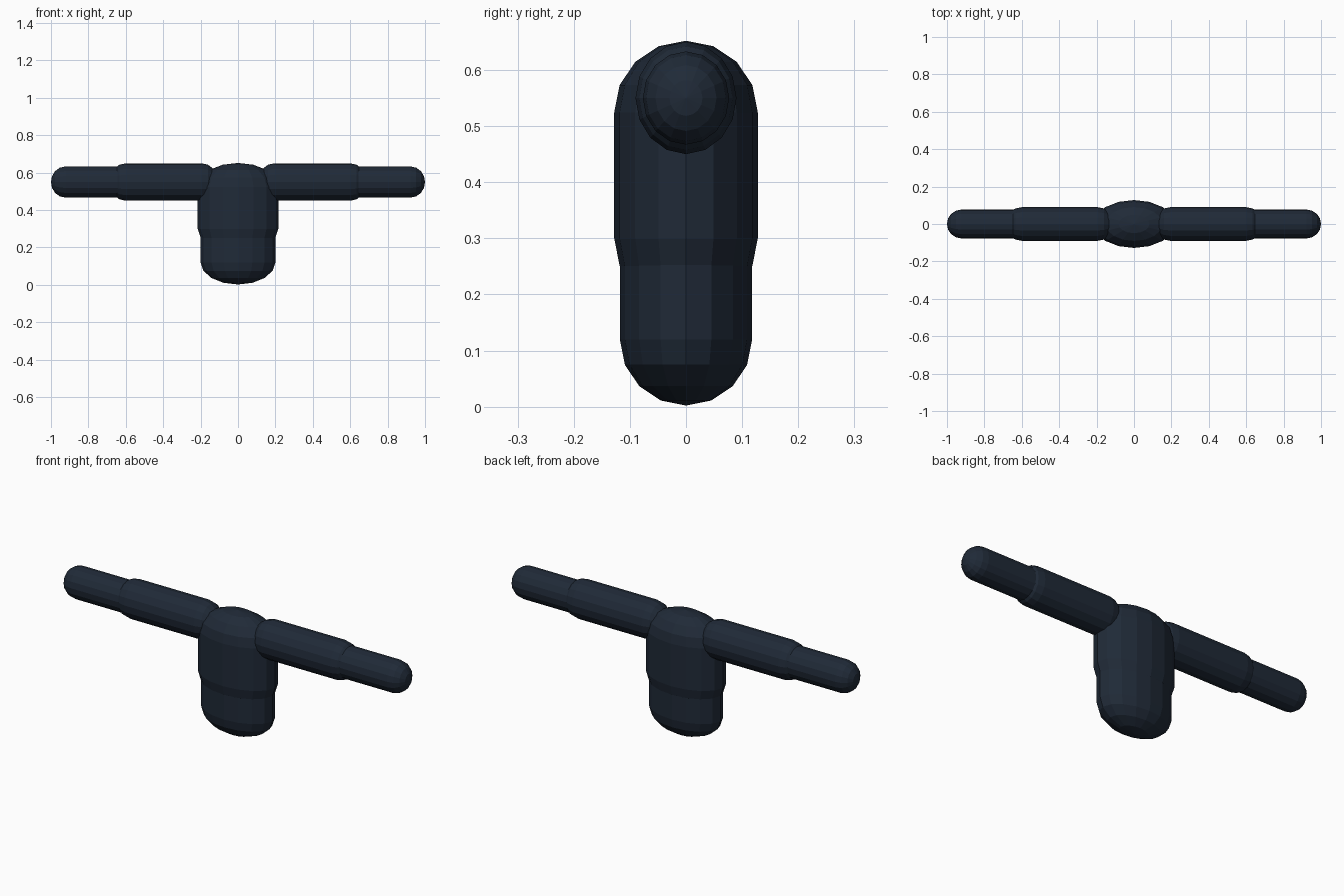
import bpy, bmesh, math
from mathutils import Matrix

if "Cube" in bpy.data.objects:
    bpy.data.objects.remove(bpy.data.objects["Cube"])

navy = bpy.data.materials.new("dark_navy")
navy.diffuse_color = (0.0140, 0.0228, 0.0385, 1)
navy.use_nodes = True
navy.node_tree.nodes["Principled BSDF"].inputs["Base Color"].default_value = navy.diffuse_color

SIDES, RINGS = 16, 4


def capsule(name, start, end, cap, ru, rv, place):
    """Oval capsule along local z: straight from start to end, domes of height cap."""
    prof = []
    for i in range(1, RINGS + 1):
        a = math.pi / 2 * i / RINGS
        prof.append((math.sin(a), start - cap * math.cos(a)))
    prof += [(r, start + end - z) for r, z in reversed(prof)]
    bm = bmesh.new()
    loops = []
    for r, z in prof:
        angles = [2 * math.pi * k / SIDES for k in range(SIDES)]
        loops.append([bm.verts.new((r * ru * math.cos(t), r * rv * math.sin(t), z))
                      for t in angles])
    low = bm.verts.new((0, 0, start - cap))
    high = bm.verts.new((0, 0, end + cap))
    for k in range(SIDES):
        n = (k + 1) % SIDES
        for a, b in zip(loops, loops[1:]):
            bm.faces.new((a[k], a[n], b[n], b[k]))
        bm.faces.new((low, loops[0][n], loops[0][k]))
        bm.faces.new((high, loops[-1][k], loops[-1][n]))
    bm.transform(place)
    bmesh.ops.recalc_face_normals(bm, faces=bm.faces)
    mesh = bpy.data.meshes.new(name)
    bm.to_mesh(mesh)
    bm.free()
    mesh.materials.append(navy)
    obj = bpy.data.objects.new(name, mesh)
    bpy.context.collection.objects.link(obj)
    return obj


# Torso: wide chest over a slightly slimmer waist
upright = Matrix.Identity(4)
capsule("chest", 0.30, 0.524, 0.128, 0.216, 0.128, upright)
capsule("waist", 0.12, 0.27, 0.118, 0.20, 0.118, upright)

# Arms stretched sideways at shoulder height
for side, sign in (("right", 1), ("left", -1)):
    place = Matrix.Translation((0, 0, 0.55)) @ Matrix.Rotation(sign * math.pi / 2, 4, 'Y')
    capsule(side + "_upper_arm", 0.195, 0.60, 0.09, 0.10, 0.09, place)
    capsule(side + "_forearm", 0.60, 0.923, 0.077, 0.083, 0.077, place)
